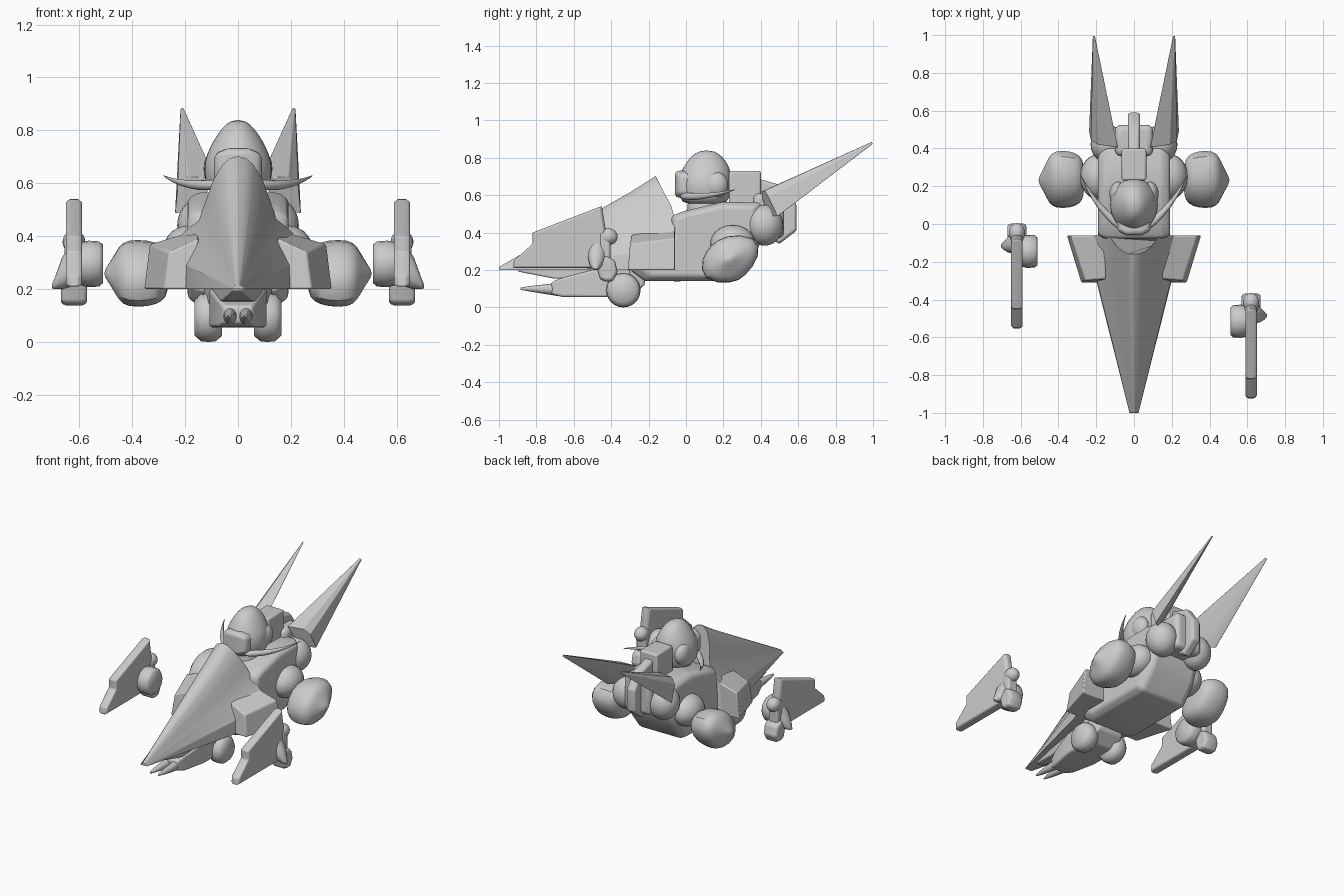
import bpy, bmesh
from math import sin, cos, pi
from mathutils import Vector, Matrix

if "Cube" in bpy.data.objects:
    bpy.data.objects.remove(bpy.data.objects["Cube"])

grey = bpy.data.materials.new("plain_grey")
grey.use_nodes = True
grey.diffuse_color = (0.6, 0.6, 0.6, 1)
grey.node_tree.nodes["Principled BSDF"].inputs["Base Color"].default_value = (0.6, 0.6, 0.6, 1)


def finish(name, bm, bevel=0, subdiv=0, mirror=False, angle=35):
    """Turn a bmesh into a shaded object with its modifiers."""
    bmesh.ops.recalc_face_normals(bm, faces=bm.faces)
    mesh = bpy.data.meshes.new(name)
    bm.to_mesh(mesh)
    bm.free()
    mesh.materials.append(grey)
    ob = bpy.data.objects.new(name, mesh)
    bpy.context.collection.objects.link(ob)
    bpy.ops.object.select_all(action='DESELECT')
    ob.select_set(True)
    bpy.context.view_layer.objects.active = ob
    bpy.ops.object.shade_smooth_by_angle(angle=angle * pi / 180)
    if bevel:
        mod = ob.modifiers.new("Bevel", 'BEVEL')
        mod.width, mod.segments = bevel, 3
        mod.limit_method, mod.angle_limit = 'ANGLE', 0.5
    if subdiv:
        mod = ob.modifiers.new("Subdivision", 'SUBSURF')
        mod.levels = mod.render_levels = subdiv
    if mirror:
        ob.modifiers.new("Mirror", 'MIRROR')
    return ob


def loft(name, rings, **kw):
    """Skin a list of rings with equal point counts and cap both ends."""
    bm = bmesh.new()
    rows = [[bm.verts.new(p) for p in ring] for ring in rings]
    for a, b in zip(rows, rows[1:]):
        for i in range(len(a)):
            j = (i + 1) % len(a)
            bm.faces.new((a[i], a[j], b[j], b[i]))
    bm.faces.new(rows[0])
    bm.faces.new(rows[-1])
    return finish(name, bm, **kw)


def slab(name, profile, layers, **kw):
    """Side profile in (y, z) skinned over (x, scale) layers."""
    cy = sum(p[0] for p in profile) / len(profile)
    cz = sum(p[1] for p in profile) / len(profile)
    return loft(name, [[(x, cy + (y - cy) * k, cz + (z - cz) * k) for y, z in profile]
                       for x, k in layers], **kw)


def box(name, lo, hi, **kw):
    profile = [(lo[1], lo[2]), (hi[1], lo[2]), (hi[1], hi[2]), (lo[1], hi[2])]
    return slab(name, profile, [(lo[0], 1), (hi[0], 1)], **kw)


def beam(name, stations, **kw):
    """Rectangular sections along y: (y, half width, low z, high z)."""
    return loft(name, [[(-w, y, a), (w, y, a), (w, y, b), (-w, y, b)]
                       for y, w, a, b in stations], **kw)


def ball(name, centre, size, **kw):
    bm = bmesh.new()
    bmesh.ops.create_uvsphere(bm, u_segments=24, v_segments=14, radius=1,
                              matrix=Matrix.Translation(centre) @ Matrix.Diagonal((*size, 1)))
    return finish(name, bm, angle=60, **kw)


def ellipses(stations, axis, n=16):
    """Elliptical rings: (position, centre a, centre b, radius a, radius b)."""
    rings = []
    for p, a, b, ra, rb in stations:
        pts = [(a + ra * cos(2 * pi * i / n), b + rb * sin(2 * pi * i / n)) for i in range(n)]
        rings.append([(p, u, v) if axis == 'x' else (u, p, v) if axis == 'y' else (u, v, p)
                      for u, v in pts])
    return rings


# Nose shell: arched wedge running to a point, slanted at the rear
def arch(half, depth):
    full = [(-x, z) for x, z in reversed(half[1:])] + half
    return [(x, depth(z), z) for x, z in full]


mid = [(0, .615), (.03, .606), (.055, .58), (.085, .52), (.11, .46), (.14, .39), (.195, .29), (.2, .2)]
rear = [(0, .703), (.03, .695), (.06, .67), (.095, .61), (.12, .54), (.145, .47), (.21, .41), (.225, .2)]
tip = [(x * .12, .2 + (z - .2) * .04) for x, z in mid]
loft("nose_shell", [arch(tip, lambda z: -1), arch(mid, lambda z: -.3),
                    arch(rear, lambda z: -.06 - max(0, z - .5) * .5)], bevel=.005, angle=40)

# Flared side cheeks of the shell
loft("shell_cheek", [[(.15, -.31, .2), (.28, -.31, .2), (.26, -.3, .34), (.15, -.29, .39)],
                     [(.15, -.06, .2), (.356, -.06, .2), (.335, -.06, .37), (.15, -.06, .425)]],
     bevel=.008, mirror=True)

# Torso hull with chamfered sides
hull = [(-.3, .2), (-.22, .14), (.27, .14), (.37, .27), (.4, .36),
        (.4, .56), (.2, .565), (-.01, .515), (-.075, .49), (-.09, .36)]
slab("torso", hull, [(-.19, .88), (-.15, 1), (.15, 1), (.19, .88)], bevel=.015)
ball("hip_joint", (.13, .42, .44), (.1, .1, .11), mirror=True)
ball("shoulder_joint", (.19, .25, .34), (.095, .12, .1), mirror=True)

# Blocky arm pods with pointed outer ends
slab("arm_pod", [(.085, .14), (.085, .27), (.14, .33), (.2, .385), (.38, .385), (.395, .27),
                 (.31, .165), (.25, .13)],
     [(.262, .6), (.285, .88), (.34, 1.04), (.42, 1.04), (.45, .85), (.475, .45), (.507, .08)],
     subdiv=1, mirror=True, angle=60)

# Lower jaw under the nose, its prongs and the round feet
beam("nose_keel", [(-.9, .02, .192, .21), (-.71, .06, .155, .22), (-.3, .13, .14, .22)], bevel=.008)
beam("lower_jaw", [(-.72, .055, .07, .135), (-.66, .075, .056, .16), (-.5, .108, .055, .2),
                   (-.3, .108, .055, .2), (-.22, .09, .12, .2)], bevel=.012)
loft("jaw_prong", ellipses([(-.885, .03, .1, .005, .005), (-.84, .03, .1, .015, .014),
                            (-.78, .03, .098, .022, .022), (-.68, .03, .096, .027, .036)],
                           'y', 12), mirror=True, angle=60)
slab("foot", [(-.335 + .092 * cos(i * pi / 12), .092 + .092 * sin(i * pi / 12)) for i in range(24)],
     [(.06, .75), (.085, .97), (.11, 1), (.14, .97), (.165, .72)], mirror=True, angle=60)

# Head: domed helmet, face block, neck and ear guards
loft("helmet", ellipses([(.55, 0, .1, .095, .11), (.58, 0, .1, .122, .135), (.66, 0, .1, .132, .147),
                         (.71, 0, .105, .12, .14), (.76, 0, .11, .095, .12),
                         (.81, 0, .11, .062, .085), (.84, 0, .11, .025, .035)], 'z', 20),
     subdiv=1, angle=60)
slab("face_block", [(-.06, .59), (.1, .57), (.1, .735), (-.058, .73)],
     [(-.09, .72), (-.04, 1), (.04, 1), (.09, .72)], bevel=.02)
loft("neck", ellipses([(.46, 0, .1, .09, .1), (.56, 0, .1, .075, .09)], 'z', 20), angle=60)
ball("ear_guard", (.085, .16, .655), (.045, .065, .07), mirror=True)

# Swept whisker blades curving back from the chin
loft("whisker", ellipses([(.06, -.02, .595, .03, .02), (.12, .025, .592, .03, .022),
                          (.18, .09, .594, .027, .018), (.225, .15, .604, .02, .012),
                          (.262, .215, .617, .011, .006), (.284, .265, .63, .002, .002)], 'x', 8),
     subdiv=1, mirror=True, angle=60)

# Backpack: upright block, rounded base and central keel
box("backpack_block", (-.065, .23, .52), (.065, .4, .73), bevel=.012)
box("backpack_base", (-.1, .36, .37), (.1, .525, .61), bevel=.03)
slab("backpack_keel", [(.38, .69), (.52, .65), (.59, .55), (.59, .41), (.5, .34), (.38, .4)],
     [(-.032, .92), (-.02, 1), (.02, 1), (.032, .92)], bevel=.006)

# Long back wings tapering to blunt points
root = [Vector(p) for p in ((.085, .405, .62), (.19, .42, .625), (.228, .44, .59),
                            (.238, .49, .487), (.19, .45, .49), (.115, .41, .57))]
point = Vector((.217, .995, .882))
loft("back_wing", [root, [point + (p - root[2]) * .08 for p in root]], bevel=.004, mirror=True)


# Detached hand blades, one further forward than the other
def hand_blade(side, label, dy):
    def x_layers(*pairs):
        return [(side * x, k) for x, k in pairs]

    blade = [(-.925, .21), (-.92, .25), (-.82, .34), (-.82, .4),
             (-.45, .542), (-.43, .42), (-.43, .21)]
    slab(label + "_blade", [(y + dy, z) for y, z in blade],
         x_layers((.59, .95), (.605, 1), (.635, 1), (.65, .95)), bevel=.006)
    slab(label + "_cuff", [(-.515 + dy + .088 * cos(i * pi / 10), .295 + .088 * sin(i * pi / 10))
                           for i in range(20)],
         x_layers((.51, .82), (.525, .97), (.565, 1), (.6, .9)), angle=50)
    loft(label + "_thumb", [[(side * x, y, z) for x, y, z in ring] for ring in ellipses(
        [(.63, -.475 + dy, .29, .05, .08), (.665, -.48 + dy, .26, .042, .06),
         (.69, -.485 + dy, .225, .022, .025), (.703, -.485 + dy, .21, .008, .008)], 'x', 12)],
         angle=60)
    ball(label + "_upper_knuckle", (side * .62, -.415 + dy, .378), (.043, .05, .045))
    box(label + "_grip", (side * .62 - .035, -.46 + dy, .2), (side * .62 + .035, -.405 + dy, .4),
        bevel=.012)
    slab(label + "_lower_knuckle", [(y + dy, z) for y, z in (
        (-.48, .22), (-.46, .15), (-.43, .138), (-.39, .14), (-.365, .19), (-.38, .25), (-.43, .28))],
         x_layers((.57, .85), (.59, 1), (.65, 1), (.67, .85)), bevel=.01)


hand_blade(1, "left_hand", 0)
hand_blade(-1, "right_hand", .37)
